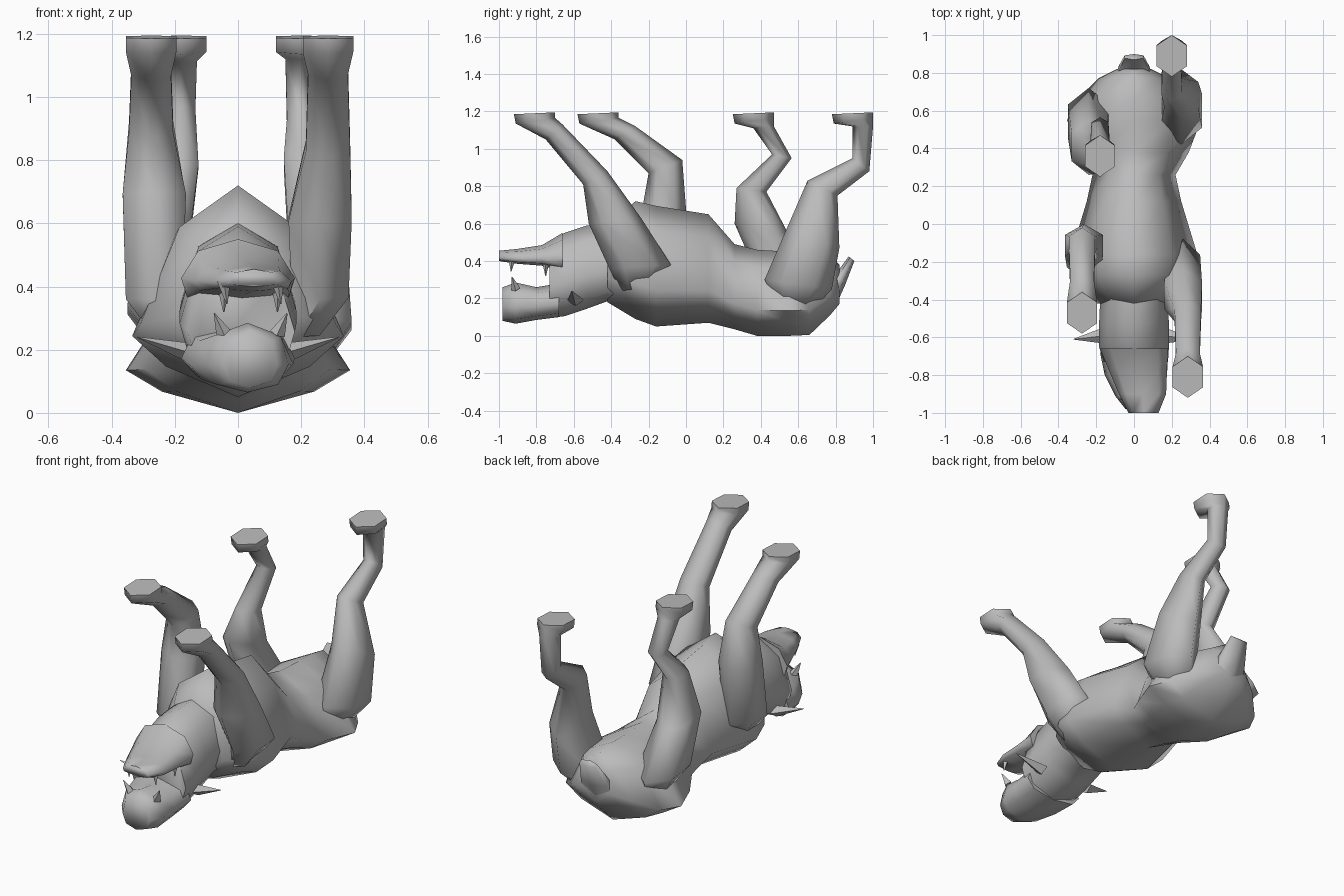
import bpy, bmesh, math
from mathutils import Vector

if "Cube" in bpy.data.objects:
    bpy.data.objects.remove(bpy.data.objects["Cube"])

fur = bpy.data.materials.new("grey")
fur.diffuse_color = (0.5, 0.5, 0.5, 1)
fur.use_nodes = True
fur.node_tree.nodes["Principled BSDF"].inputs["Base Color"].default_value = fur.diffuse_color


def loft(name, rings, angle=80):
    """Skin equal-length vertex rings and cap both ends."""
    bm = bmesh.new()
    rows = [[bm.verts.new(p) for p in r] for r in rings]
    n = len(rows[0])
    for a, b in zip(rows, rows[1:]):
        for i in range(n):
            j = (i + 1) % n
            bm.faces.new((a[i], a[j], b[j], b[i]))
    bm.faces.new(rows[0][::-1])
    bm.faces.new(rows[-1])
    bmesh.ops.recalc_face_normals(bm, faces=bm.faces)
    me = bpy.data.meshes.new(name)
    bm.to_mesh(me)
    bm.free()
    ob = bpy.data.objects.new(name, me)
    bpy.context.collection.objects.link(ob)
    me.materials.append(fur)
    bpy.ops.object.select_all(action='DESELECT')
    bpy.context.view_layer.objects.active = ob
    ob.select_set(True)
    bpy.ops.object.shade_smooth_by_angle(angle=math.radians(angle))


def body_ring(y, zb, zt, w, cx=0.0, top=0.6, low=0.6, mid=0.4, drop=0.72):
    """Eight-point cross-section: spine, flanks and belly."""
    zm = zb + mid * (zt - zb)
    half = [(0, zb), (low * w, zm + drop * (zb - zm)), (w, zm),
            (top * w, zm + 0.7 * (zt - zm)), (0, zt)]
    return [(cx + x, y, z) for x, z in half + [(-x, z) for x, z in half[3:0:-1]]]


def leg_ring(cx, w, y1, z1, y2, z2):
    """Six-sided section between a front point and a back point."""
    mid = Vector((cx, (y1 + y2) / 2, (z1 + z2) / 2))
    along = Vector((0, (y1 - y2) / 2, (z1 - z2) / 2))
    side = Vector((w / 0.866, 0, 0))
    return [mid + along * math.cos(k * math.pi / 3) + side * math.sin(k * math.pi / 3)
            for k in range(6)]


def leg(name, toe, foot_x, hip_x, widths, joints):
    """Foot made by rule from the toe, joints to the hip, end tucked into the body."""
    path = [(toe, 1.185, toe + 0.22, 1.195), (toe + 0.01, 1.135, toe + 0.22, 1.165)] + joints
    y1, z1, y2, z2 = joints[-1]
    path.append((y1 + 0.06, z1 - 0.12, y2 - 0.11, z2 - 0.12))
    widths = [widths[0]] + widths + [widths[-1] * 0.8]
    xs = [foot_x if p[1] > 0.75 else hip_x for p in path]
    xs[-1] *= 0.72
    loft(name, [leg_ring(x, w, *p) for x, p, w in zip(xs, path, widths)])


def spike(name, base, tip, r, flat=1.0):
    """Pointed four-sided tooth or ear."""
    base, tip = Vector(base), Vector(tip)
    d = (tip - base).normalized()
    u = d.cross(Vector((0, 1, 0))).normalized()
    v = d.cross(u)
    turns = [k * math.pi / 2 for k in range(4)]
    loft(name, [[c + (u * math.cos(a) * flat + v * math.sin(a)) * s for a in turns]
                for c, s in ((base, r), (tip, 0.002))], 40)


# torso, lying on its back, broad at the hips and shoulders
loft("torso", [body_ring(*r, low=0.68, mid=0.3, drop=0.5) for r in [
    (0.82, 0.17, 0.38, 0.09),
    (0.77, 0.11, 0.43, 0.19),
    (0.66, 0.005, 0.45, 0.30),
    (0.55, 0.0, 0.45, 0.355),
    (0.38, 0.0, 0.46, 0.29),
    (0.26, 0.035, 0.49, 0.22),
    (0.12, 0.07, 0.65, 0.25),
    (-0.16, 0.05, 0.695, 0.335),
    (-0.27, 0.09, 0.72, 0.31),
    (-0.42, 0.18, 0.60, 0.20)]])

# neck and skull
loft("head", [body_ring(*r, top=0.7, low=0.8) for r in [
    (-0.28, 0.16, 0.61, 0.18),
    (-0.42, 0.185, 0.60, 0.18),
    (-0.53, 0.145, 0.59, 0.185),
    (-0.65, 0.105, 0.55, 0.185),
    (-0.73, 0.095, 0.50, 0.17, 0.01)]])

# muzzle below and jaw above, leaving the mouth open
loft("muzzle", [body_ring(*r, top=0.8, low=0.75) for r in [
    (-0.68, 0.10, 0.28, 0.18),
    (-0.80, 0.085, 0.26, 0.165, 0.01),
    (-0.91, 0.065, 0.285, 0.13, 0.03),
    (-0.98, 0.08, 0.26, 0.085, 0.04)]])
loft("jaw", [body_ring(*r, top=0.7, low=0.9) for r in [
    (-0.66, 0.345, 0.55, 0.18, 0.0),
    (-0.77, 0.375, 0.485, 0.155, 0.02),
    (-0.90, 0.385, 0.465, 0.125, 0.045),
    (-1.00, 0.40, 0.455, 0.08, 0.05)]])

# teeth and ears
for s in (-1, 1):
    x = 0.04 + s * 0.085
    spike("jaw_fang", (x, -0.93, 0.42), (x + 0.01, -0.935, 0.345), 0.022)
    spike("muzzle_fang", (x, -0.91, 0.25), (x + s * 0.03, -0.93, 0.315), 0.025)
    spike("back_tooth", (x, -0.75, 0.39), (x, -0.75, 0.32), 0.018)
    spike("ear", (s * 0.15, -0.59, 0.19), (s * 0.32, -0.61, 0.24), 0.045, 0.7)

# stubby tail
loft("tail", [leg_ring(0, *r) for r in [
    (0.05, 0.90, 0.40, 0.87, 0.425),
    (0.08, 0.85, 0.27, 0.80, 0.33),
    (0.10, 0.80, 0.16, 0.74, 0.25)]])

# front legs: ankle, forearm, elbow, shoulder
front = [0.08, 0.063, 0.07, 0.10, 0.09]
leg("front_right_leg", -0.92, 0.285, 0.26, front, [
    (-0.75, 1.05, -0.66, 1.13),
    (-0.55, 0.81, -0.42, 0.88),
    (-0.52, 0.60, -0.24, 0.63),
    (-0.41, 0.36, -0.08, 0.38)])
leg("front_left_leg", -0.58, -0.275, -0.265, front, [
    (-0.38, 1.05, -0.27, 1.12),
    (-0.20, 0.87, -0.02, 0.94),
    (-0.23, 0.70, 0.00, 0.68),
    (-0.30, 0.36, -0.02, 0.36)])

# rear legs: ankle, hock, knee, thigh, hip
rear = [0.08, 0.05, 0.045, 0.055, 0.09, 0.11]
leg("rear_right_leg", 0.78, 0.20, 0.25, rear, [
    (0.89, 1.12, 1.00, 1.12),
    (0.89, 0.95, 0.98, 0.88),
    (0.65, 0.83, 0.81, 0.75),
    (0.55, 0.60, 0.82, 0.47),
    (0.42, 0.30, 0.78, 0.25)])
leg("rear_left_leg", 0.25, -0.18, -0.24, rear, [
    (0.36, 1.11, 0.47, 1.12),
    (0.46, 0.97, 0.565, 0.95),
    (0.27, 0.79, 0.43, 0.77),
    (0.26, 0.60, 0.55, 0.54),
    (0.37, 0.35, 0.72, 0.30)])
